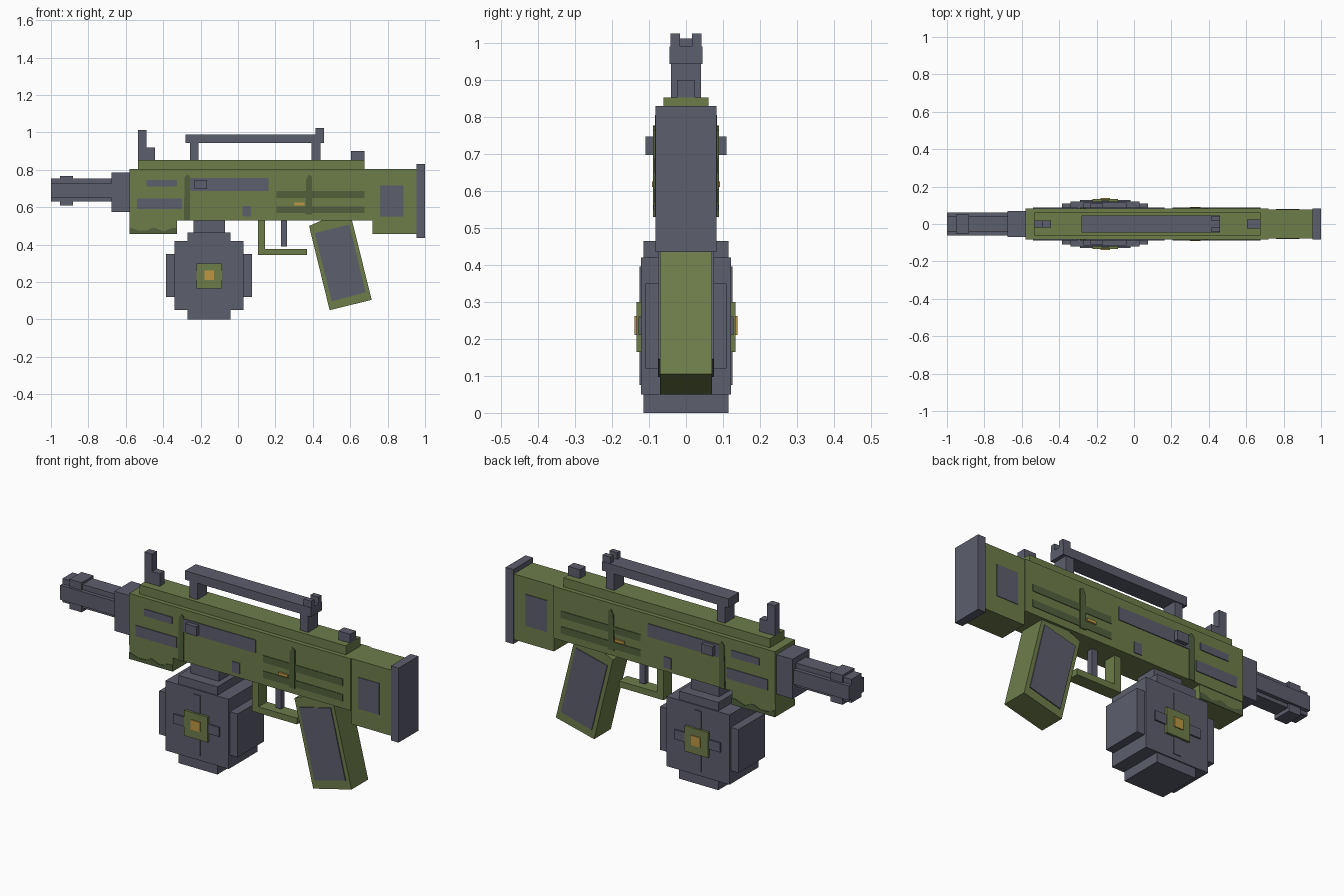
import bpy

cube = bpy.data.objects.get("Cube")
if cube:
    bpy.data.objects.remove(cube, do_unlink=True)


def material(name, r, g, b):
    m = bpy.data.materials.new(name)
    m.use_nodes = True
    m.diffuse_color = (r, g, b, 1)
    m.node_tree.nodes["Principled BSDF"].inputs["Base Color"].default_value = (r, g, b, 1)
    return m


GREEN = material("olive_green", .155, .205, .068)
DARK = material("dark_olive", .085, .115, .045)
GREY = material("slate_grey", .107, .112, .152)
ORANGE = material("amber", .515, .305, .055)


def prism(name, profile, y0, y1, mat):
    """Extrude an (x, z) outline between two depths."""
    n = len(profile)
    verts = [(x, y, z) for y in (y0, y1) for x, z in profile]
    faces = [tuple(range(n)), tuple(range(2 * n - 1, n - 1, -1))]
    faces += [(i, i + n, (i + 1) % n + n, (i + 1) % n) for i in range(n)]
    mesh = bpy.data.meshes.new(name)
    mesh.from_pydata(verts, [], faces)
    if sum(a[0] * b[1] - b[0] * a[1]
           for a, b in zip(profile, profile[1:] + profile[:1])) < 0:
        mesh.flip_normals()
    mesh.materials.append(mat)
    obj = bpy.data.objects.new(name, mesh)
    bpy.context.collection.objects.link(obj)
    return obj


def rect(x0, x1, z0, z1):
    return [(x0, z0), (x1, z0), (x1, z1), (x0, z1)]


def box(name, x0, x1, z0, z1, half, mat):
    return prism(name, rect(x0, x1, z0, z1), -half, half, mat)


def both(name, profile, inner, outer, mat):
    """Matching pieces on the right (-y) and left (+y) sides."""
    prism(name + "_right", profile, -outer, -inner, mat)
    prism(name + "_left", profile, inner, outer, mat)


# Receiver, stock and butt plate
box("receiver", -.58, .72, .53, .805, .084, GREEN)
box("top_rail", -.535, .675, .805, .853, .061, GREEN)
box("stock", .72, .955, .457, .805, .078, GREEN)
box("butt_plate", .955, 1, .435, .83, .083, GREY)

# Fore-end with wavy lower trim
box("fore_end", -.58, -.325, .457, .53, .08, GREEN)
wave = [(-.58, .457), (-.325, .457), (-.325, .49), (-.35, .49), (-.4, .472),
        (-.45, .492), (-.49, .475), (-.53, .475), (-.58, .492)]
both("fore_end_trim", wave, .079, .083, DARK)

# Barrel with a stepped cross-section
box("barrel_collar", -.675, -.58, .575, .785, .07, GREY)
box("barrel_core", -1, -.675, .63, .755, .042, GREY)
box("barrel_sides", -1, -.675, .65, .727, .062, GREY)
box("muzzle_ring", -.953, -.882, .61, .767, .05, GREY)

# Carry handle and sights
box("handle_bar", -.28, .46, .943, .99, .045, GREY)
for label, x in (("front", -.257), ("rear", .393)):
    box(label + "_handle_post", x, x + .047, .85, .945, .04, GREY)
both("handle_sight_ear", rect(.415, .46, .985, 1.025), .016, .042, GREY)
box("front_sight_base", -.535, -.445, .85, .92, .02, GREY)
box("front_sight_post", -.535, -.49, .92, 1.012, .02, GREY)
box("rear_sight", .605, .675, .85, .9, .024, GREY)

# Drum magazine built of nested steps
box("drum_middle", -.34, .03, .05, .42, .121, GREY)
box("drum_upright", -.27, -.04, 0, .465, .115, GREY)
box("drum_wide", -.385, .075, .12, .35, .11, GREY)
box("drum_neck", -.237, -.07, .46, .535, .06, GREY)
both("drum_vertical_rib", rect(-.175, -.135, .075, .395), .12, .125, GREY)
both("drum_cross_rib", rect(-.29, -.02, .21, .26), .12, .129, GREY)
both("drum_hub", rect(-.222, -.085, .165, .3), .12, .134, GREEN)
both("drum_hub_centre", rect(-.18, -.127, .21, .262), .13, .139, ORANGE)

# Pistol grip with side panels
grip = [(.38, .5), (.49, .05), (.715, .105), (.608, .535), (.46, .535)]
prism("grip", grip, -.07, .07, GREEN)
panel = [(.41, .462), (.502, .097), (.682, .145), (.595, .507)]
both("grip_panel", panel, .069, .075, GREY)

# Trigger and guard
box("guard_post", .107, .145, .345, .535, .035, GREEN)
box("guard_bar", .145, .37, .345, .378, .035, GREEN)
box("trigger", .23, .263, .39, .535, .016, GREY)

# Side plates on the receiver and stock
plates = {
    "upper_vent": (-.49, -.325, .71, .747),
    "lower_vent": (-.54, -.3, .59, .647),
    "ejection_plate": (-.26, .163, .688, .757),
    "release_plate": (.025, .07, .55, .608),
}
for name, r in plates.items():
    both(name, rect(*r), .083, .088, GREY)
both("stock_plate", rect(.76, .885, .55, .717), .077, .081, GREY)
both("charging_knob", rect(-.232, -.167, .697, .747), .083, .11, GREY)

# Dark bands and ridges
for name, z in (("upper_band", .65), ("lower_band", .568)):
    both(name, rect(.207, .675, z, z + .037), .083, .087, DARK)
both("front_ridge", [(-.29, .53), (-.257, .53), (-.257, .765), (-.27, .777),
                     (-.285, .76)], .083, .089, DARK)
both("rear_ridge", [(.36, .56), (.395, .56), (.395, .765), (.38, .775),
                    (.365, .75)], .083, .089, DARK)
both("selector", rect(.3, .355, .61, .625), .083, .092, ORANGE)
